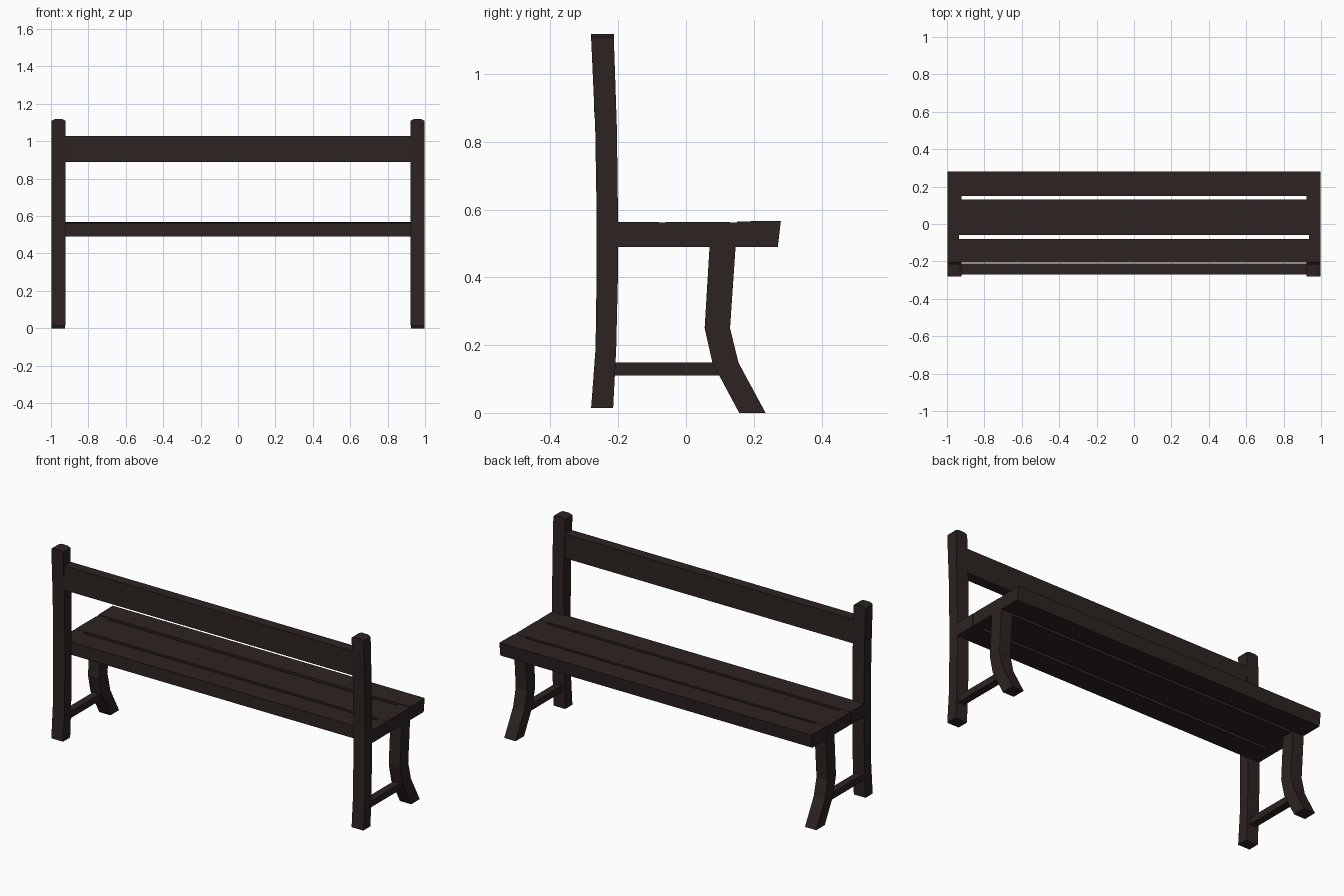
import bpy, bmesh
from mathutils import Vector

if "Cube" in bpy.data.objects:
    bpy.data.objects.remove(bpy.data.objects["Cube"])

wood = bpy.data.materials.new("dark brown wood")
wood.diffuse_color = (0.026, 0.017, 0.016, 1)
wood.use_nodes = True
wood.node_tree.nodes["Principled BSDF"].inputs["Base Color"].default_value = wood.diffuse_color


def prism(name, outline, a, b, axis="x"):
    """Extrude an outline from a to b: (y, z) points along x, or (x, z) points along y."""
    bm = bmesh.new()
    place = (lambda p, t: (t, p[0], p[1])) if axis == "x" else (lambda p, t: (p[0], t, p[1]))
    face = bm.faces.new([bm.verts.new(place(p, a)) for p in outline])
    ext = bmesh.ops.extrude_face_region(bm, geom=[face])
    move = Vector((b - a, 0, 0)) if axis == "x" else Vector((0, b - a, 0))
    bmesh.ops.translate(bm, vec=move,
                        verts=[v for v in ext["geom"] if isinstance(v, bmesh.types.BMVert)])
    bmesh.ops.recalc_face_normals(bm, faces=bm.faces)
    mesh = bpy.data.meshes.new(name)
    bm.to_mesh(mesh)
    bm.free()
    mesh.materials.append(wood)
    obj = bpy.data.objects.new(name, mesh)
    bpy.context.collection.objects.link(obj)
    return obj


def rect(y0, y1, z0, z1):
    return [(y0, z0), (y1, z0), (y1, z1), (y0, z1)]


def both_sides(obj):
    obj.modifiers.new("mirror", "MIRROR").use_axis = (True, False, False)


LOW, TOP = 0.49, 0.565

# back posts: gently bowed, leaning back at the top and bottom
post = [(-0.28, 0.015), (-0.215, 0.015), (-0.206, 0.19), (-0.201, 0.4), (-0.201, 0.6),
        (-0.204, 0.84), (-0.213, 1.105), (-0.28, 1.105), (-0.268, 0.84),
        (-0.264, 0.6), (-0.264, 0.4), (-0.267, 0.19)]
both_sides(prism("back_post", post, 0.922, 0.997))

# post caps with sloped shoulders
cap = [(0.922, 1.105), (0.997, 1.105), (0.997, 1.11), (0.98, 1.118),
       (0.939, 1.118), (0.922, 1.11)]
both_sides(prism("post_cap", cap, -0.28, -0.213, "y"))

# curved front legs
leg = [(0.157, 0), (0.235, 0), (0.155, 0.148), (0.13, 0.25), (0.147, 0.5),
       (0.07, 0.5), (0.055, 0.25), (0.078, 0.148)]
both_sides(prism("front_leg", leg, 0.925, 0.997))

# stretchers between front and back legs
both_sides(prism("stretcher", rect(-0.215, 0.105, 0.11, 0.148), 0.94, 0.982))

# seat slats, the front one with a slanted nose
prism("rear_slat", rect(-0.207, -0.08, LOW, TOP - 0.002), -0.997, 0.997)
prism("middle_slat", rect(-0.06, 0.13, LOW, TOP - 0.002), -0.997, 0.997)
prism("front_slat", [(0.15, LOW), (0.271, LOW), (0.28, TOP + 0.002), (0.15, TOP)],
      -0.997, 0.997)

# end blocks closing the gaps between slats
both_sides(prism("rear_gap_block", rect(-0.08, -0.06, LOW, TOP - 0.003), 0.935, 0.996))
both_sides(prism("front_gap_block", rect(0.13, 0.15, LOW, TOP - 0.003), 0.923, 0.996))

# back rest board
prism("back_board", rect(-0.271, -0.211, 0.888, 1.028), -0.925, 0.925)
